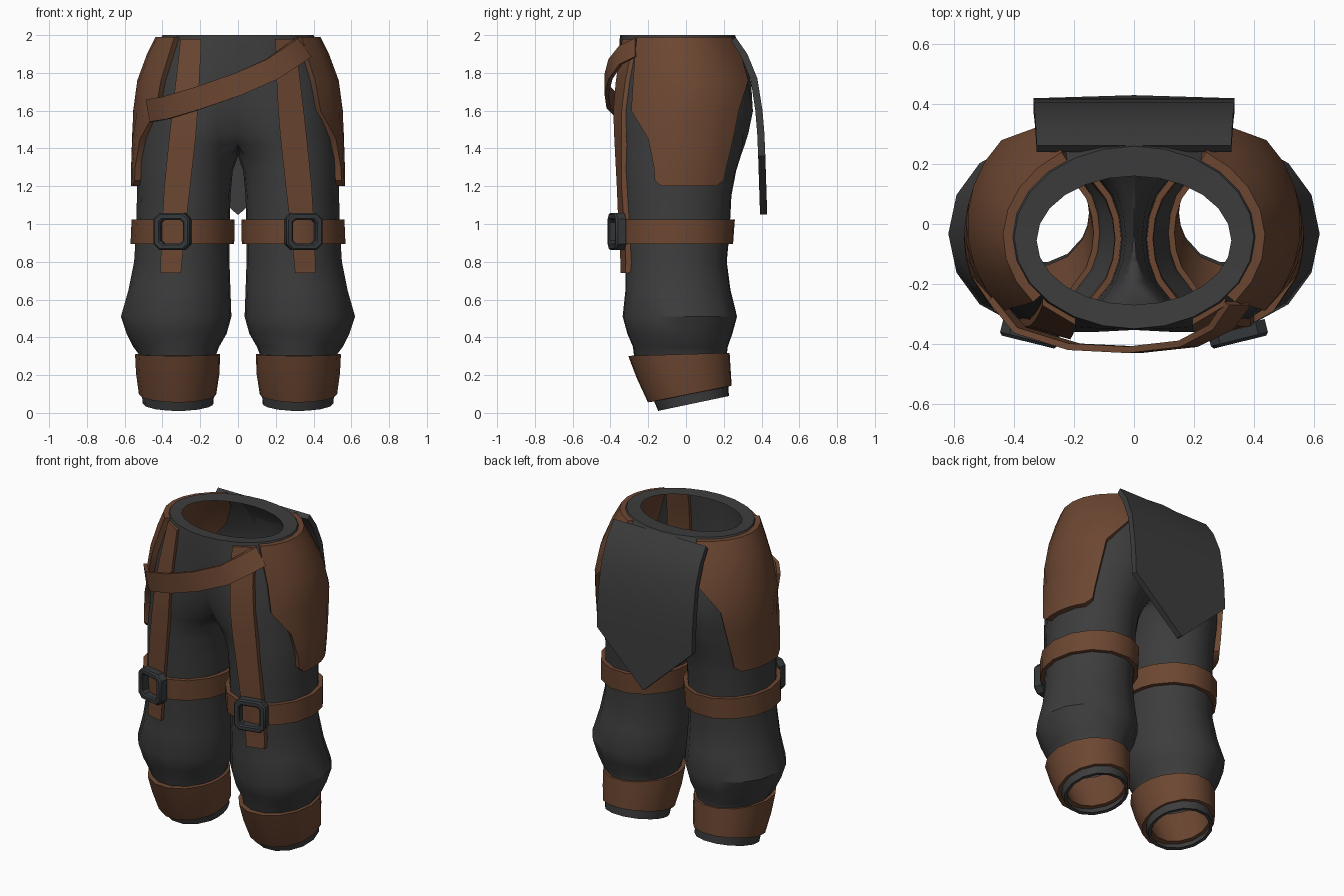
import bpy, bmesh, math
from mathutils import Vector, Matrix

if "Cube" in bpy.data.objects:
    bpy.data.objects.remove(bpy.data.objects["Cube"])


def material(name, rgb):
    m = bpy.data.materials.new(name)
    m.diffuse_color = (*rgb, 1)
    m.use_nodes = True
    m.node_tree.nodes["Principled BSDF"].inputs["Base Color"].default_value = m.diffuse_color
    return m


CLOTH = material("dark grey cloth", (0.046, 0.046, 0.046))
LEATHER = material("brown leather", (0.150, 0.062, 0.031))
METAL = material("dark metal", (0.036, 0.040, 0.043))


def loft(name, loops, mat, caps=True, wrap=False, mirror=False, angle=35):
    """Skin closed loops of equal length; wrap joins the last loop to the first."""
    bm = bmesh.new()
    rings = [[bm.verts.new(p) for p in loop] for loop in loops]
    n = len(rings[0])
    pairs = list(zip(rings, rings[1:])) + ([(rings[-1], rings[0])] if wrap else [])
    for a, b in pairs:
        for i in range(n):
            j = (i + 1) % n
            quad = (a[i], a[j], b[j], b[i])
            if any(abs(v.co.x) > 1e-5 for v in quad):   # skip walls on the mirror plane
                bm.faces.new(quad)
    if caps and not wrap:
        bm.faces.new(rings[0])
        bm.faces.new(rings[-1])
    bmesh.ops.delete(bm, geom=[v for v in bm.verts if not v.link_faces], context='VERTS')
    bmesh.ops.remove_doubles(bm, verts=bm.verts, dist=1e-5)
    bmesh.ops.recalc_face_normals(bm, faces=bm.faces)
    mesh = bpy.data.meshes.new(name)
    bm.to_mesh(mesh)
    bm.free()
    mesh.materials.append(mat)
    ob = bpy.data.objects.new(name, mesh)
    bpy.context.collection.objects.link(ob)
    bpy.ops.object.select_all(action='DESELECT')
    ob.select_set(True)
    bpy.context.view_layer.objects.active = ob
    bpy.ops.object.shade_smooth_by_angle(angle=math.radians(angle))
    if mirror:
        mod = ob.modifiers.new("mirror", 'MIRROR')
        mod.merge_threshold = 0.0005
    return ob


# Half-body sections: z, inner x, outer x, front y, back y, forward tilt
BODY = [
    (2.00, -0.40, 0.40, -0.35, 0.26, 0),
    (1.90, -0.38, 0.45, -0.355, 0.30, 0),
    (1.75, -0.28, 0.505, -0.36, 0.345, 0),
    (1.60, -0.17, 0.525, -0.365, 0.36, 0),
    (1.48, -0.10, 0.53, -0.36, 0.33, 0),
    (1.42, -0.045, 0.53, -0.355, 0.315, 0),
    (1.36, 0.00, 0.535, -0.35, 0.295, 0),
    (1.28, 0.028, 0.535, -0.35, 0.27, 0),
    (1.15, 0.04, 0.535, -0.345, 0.245, 0),
    (0.96, 0.045, 0.54, -0.335, 0.235, 0),
    (0.80, 0.045, 0.55, -0.325, 0.22, 0),
    (0.65, 0.04, 0.58, -0.325, 0.24, 0),
    (0.51, 0.035, 0.62, -0.34, 0.275, 0),
    (0.42, 0.06, 0.59, -0.315, 0.25, 0),
    (0.35, 0.10, 0.555, -0.285, 0.225, 0),
    (0.31, 0.115, 0.525, -0.28, 0.22, 0),
    (0.05, 0.13, 0.505, -0.15, 0.23, 0.21),
]


def at(z):
    """Body section interpolated at a height."""
    for a, b in zip(BODY, BODY[1:]):
        if a[0] >= z >= b[0]:
            t = (a[0] - z) / (a[0] - b[0])
            return tuple(p + (q - p) * t for p, q in zip(a, b))
    return BODY[0]


def grow(s, o):
    return (s[0], s[1] - o, s[2] + o, s[3] - o, s[4] + o, s[5])


def ellipse(s):
    return (s[1] + s[2]) / 2, (s[2] - s[1]) / 2, (s[3] + s[4]) / 2, (s[4] - s[3]) / 2


def point(s, a):
    """Point on a section; angle 0 is front, 90 degrees is the outer side."""
    cx, rx, cy, ry = ellipse(s)
    y = -ry * math.cos(a)
    x = cx + rx * math.sin(a)
    return Vector((x if x > 1e-4 else 0, cy + y, s[0] + s[5] * y))


def ring(s):
    cx, rx, _, _ = ellipse(s)
    a0 = min(math.asin(max(0, min(1, cx / rx))), math.radians(60))
    outer = [-a0 + (math.pi + 2 * a0) * i / 12 for i in range(13)]
    inner = [math.pi + a0 + (math.pi - 2 * a0) * i / 4 for i in (1, 2, 3)]
    return [point(s, a) for a in outer + inner]


# Trousers, with a waist rim and narrow ankle hems
waist_rim = (1.995, -0.325, 0.325, -0.27, 0.16, 0)
hem = (0.052, 0.15, 0.485, -0.13, 0.21, 0.21)
loft("trousers", [ring(s) for s in [waist_rim] + BODY + [hem]], CLOTH,
     caps=False, mirror=True, angle=32)

# Ankle cuffs
cuff = [
    (0.31, 0.095, 0.545, -0.31, 0.235, 0.03),
    (0.21, 0.098, 0.54, -0.265, 0.24, 0.10),
    (0.10, 0.115, 0.525, -0.205, 0.245, 0.20),
    (0.10, 0.15, 0.485, -0.14, 0.21, 0.20),
    (0.31, 0.135, 0.505, -0.26, 0.20, 0.03),
]
loft("ankle_cuff", [ring(s) for s in cuff], LEATHER, wrap=True, mirror=True)

# Thigh belts
belt = [grow(at(z), o) for z, o in ((1.025, 0.025), (0.895, 0.025), (0.895, -0.02), (1.025, -0.02))]
loft("thigh_belt", [ring(s) for s in belt], LEATHER, wrap=True, mirror=True)

# Hip pads that follow the body: z, front y, back y
pad_rows = [(1.99, -0.26, 0.24), (1.90, -0.27, 0.29), (1.76, -0.28, 0.33), (1.60, -0.29, 0.28),
            (1.45, -0.20, 0.25), (1.30, -0.17, 0.215), (1.23, -0.165, 0.20), (1.20, -0.13, 0.16)]
pad_loops = []
for z, yf, yb in pad_rows:
    outer, inner = grow(at(z), 0.032), grow(at(z), -0.012)
    _, _, cy, ry = ellipse(outer)
    a, b = (math.acos(max(-1, min(1, (cy - y) / ry))) for y in (yf, yb))
    angles = [a + (b - a) * i / 7 for i in range(8)]
    pad_loops.append([point(outer, t) for t in angles] + [point(inner, t) for t in reversed(angles)])
loft("hip_pad", pad_loops, LEATHER, mirror=True)


def front(x, z, o):
    """Point on the front of the body at x and z, pushed out by o."""
    cx, rx, cy, ry = ellipse(at(z))
    return (x, cy - ry * math.sqrt(max(0, 1 - ((x - cx) / rx) ** 2)) - o, z)


# Long front straps: z, inner x, outer x
strap_rows = [(1.98, 0.195, 0.305), (1.88, 0.198, 0.315), (1.75, 0.205, 0.33), (1.60, 0.213, 0.348),
              (1.45, 0.225, 0.365), (1.20, 0.253, 0.39), (0.96, 0.28, 0.405), (0.80, 0.297, 0.41),
              (0.74, 0.302, 0.41)]
loft("front_strap",
     [[front(a, z, 0.022), front(b, z, 0.022), front(b, z, -0.02), front(a, z, -0.02)]
      for z, a, b in strap_rows], LEATHER, mirror=True)

# Buckles: a chamfered square frame, section given as half size, chamfer, depth
place = Matrix.Translation((0.347, -0.365, 0.96)) @ Matrix.Rotation(math.radians(14), 4, 'Z')
buckle_loops = []
for r, c, d in [(0.062, 0.015, -0.022), (0.07, 0.018, -0.03), (0.09, 0.028, -0.03),
                (0.098, 0.032, -0.02), (0.098, 0.032, 0.025), (0.062, 0.015, 0.025)]:
    k = r - c
    corners = [(r, -k), (r, k), (k, r), (-k, r), (-r, k), (-r, -k), (-k, -r), (k, -r)]
    buckle_loops.append([place @ Vector((x, d, z)) for x, z in corners])
loft("buckle", buckle_loops, METAL, wrap=True, mirror=True)

# Slanted sash across the front
path = [Vector(p) for p in [(-0.47, -0.25, 1.60), (-0.38, -0.355, 1.615), (-0.2, -0.41, 1.67),
                            (0, -0.42, 1.74), (0.18, -0.40, 1.82), (0.29, -0.345, 1.895),
                            (0.345, -0.265, 1.935)]]
sash = []
for i, p in enumerate(path):
    t = path[min(i + 1, len(path) - 1)] - path[max(i - 1, 0)]
    up = Vector((-t.z, 0, t.x)).normalized() * 0.06
    out = Vector((t.y, -t.x, 0)).normalized() * 0.011
    sash.append([p + up + out, p - up + out, p - up - out, p + up - out])
loft("sash", sash, LEATHER)

# Pointed back flap: outer y, z, half width
flap_rows = [(0.262, 1.99, 0.325), (0.325, 1.90, 0.328), (0.378, 1.77, 0.332), (0.405, 1.60, 0.335),
             (0.415, 1.48, 0.335), (0.42, 1.36, 0.335), (0.43, 1.05, 0.004)]
flap = []
for y, z, w in flap_rows:
    dy, dz = (0.022, 0.022) if z > 1.95 else (0.035, 0.01) if z > 1.7 else (0.038, 0)
    flap.append([(-w, y, z), (w, y, z), (w, y - dy, z - dz), (-w, y - dy, z - dz)])
loft("back_flap", flap, CLOTH)
